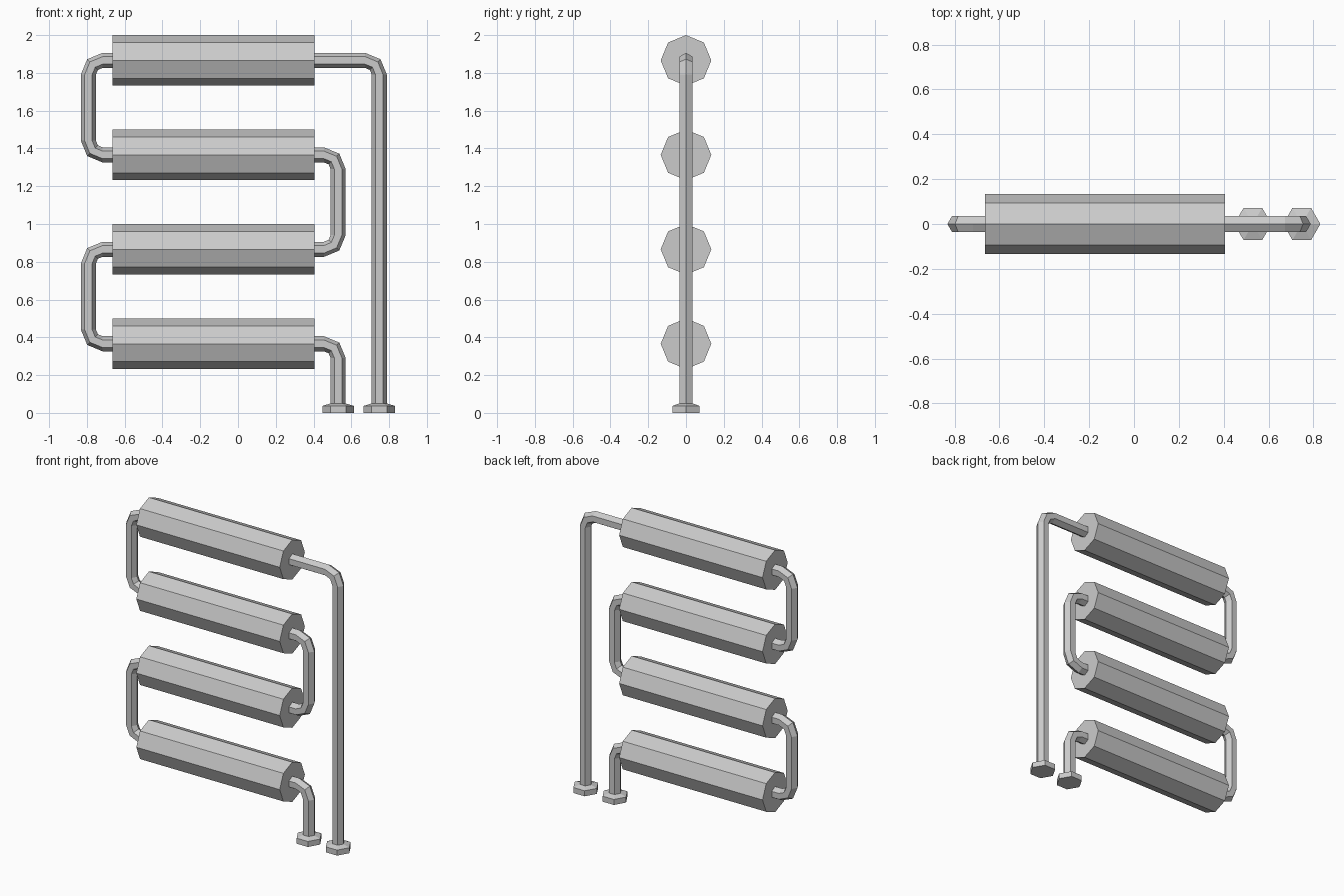
import bpy, bmesh
from math import sin, cos, pi, sqrt
from mathutils import Vector

if "Cube" in bpy.data.objects:
    bpy.data.objects.remove(bpy.data.objects["Cube"])

TUBE_R, BEND_R = 0.04, 0.075
LEVELS = [0.366, 0.866, 1.366, 1.866]
LEFT, RIGHT = -0.665, 0.405          # end faces of the heater tubes
LEFT_BEND, RIGHT_BEND, RISER = -0.792, 0.53, 0.748


def loft(name, rings):
    """Skin equal-sized rings of points and cap both ends."""
    bm = bmesh.new()
    loops = [[bm.verts.new(p) for p in ring] for ring in rings]
    n = len(loops[0])
    for a, b in zip(loops, loops[1:]):
        for i in range(n):
            bm.faces.new((a[i], a[(i + 1) % n], b[(i + 1) % n], b[i]))
    bm.faces.new(loops[0])
    bm.faces.new(loops[-1])
    bmesh.ops.recalc_face_normals(bm, faces=bm.faces)
    mesh = bpy.data.meshes.new(name)
    bm.to_mesh(mesh)
    bm.free()
    obj = bpy.data.objects.new(name, mesh)
    bpy.context.collection.objects.link(obj)
    return obj


def ring(centre, tangent, radius, sides):
    """Ring across the tangent, with one corner lying in the xz plane."""
    n = Vector((-tangent.z, 0, tangent.x))
    y = Vector((0, 1, 0))
    return [centre + radius * (n * cos(2 * pi * i / sides) + y * sin(2 * pi * i / sides))
            for i in range(sides)]


def pipe(name, points):
    """Six-sided pipe through xz points, right-angle corners rounded in two steps."""
    pts = [Vector((x, 0, z)) for x, z in points]
    d = [(b - a).normalized() for a, b in zip(pts, pts[1:])]
    rings = [ring(pts[0], d[0], TUBE_R, 6)]
    for p, a, b in zip(pts[1:-1], d, d[1:]):
        c = p + (b - a) * BEND_R
        rings += [ring(c - b * BEND_R, a, TUBE_R, 6),
                  ring(c + (a - b) / sqrt(2) * BEND_R, (a + b) / sqrt(2), TUBE_R, 6),
                  ring(c + a * BEND_R, b, TUBE_R, 6)]
    rings.append(ring(pts[-1], d[-1], TUBE_R, 6))
    return loft(name, rings)


# Octagonal heater tubes
X, Z = Vector((1, 0, 0)), Vector((0, 0, 1))
for i, z in enumerate(LEVELS):
    loft(f"heater_tube_{i + 1}", [ring(Vector((x, 0, z)), X, 0.134, 8) for x in (LEFT, RIGHT)])

# Connecting pipes, ends tucked slightly into the tubes
l, r = LEFT + 0.01, RIGHT - 0.01
z1, z2, z3, z4 = LEVELS
pipe("inlet_pipe", [(RIGHT_BEND, 0.01), (RIGHT_BEND, z1), (r, z1)])
pipe("lower_left_bend", [(l, z1), (LEFT_BEND, z1), (LEFT_BEND, z2), (l, z2)])
pipe("right_bend", [(r, z2), (RIGHT_BEND, z2), (RIGHT_BEND, z3), (r, z3)])
pipe("upper_left_bend", [(l, z3), (LEFT_BEND, z3), (LEFT_BEND, z4), (l, z4)])
pipe("return_pipe", [(r, z4), (RISER, z4), (RISER, 0.01)])

# Hexagonal floor nuts with sloped tops
for name, x in (("inlet_nut", RIGHT_BEND), ("return_nut", RISER)):
    loft(name, [ring(Vector((x, 0, z)), Z, rad, 6)
                for z, rad in ((0, 0.083), (0.037, 0.083), (0.05, 0.04))])
